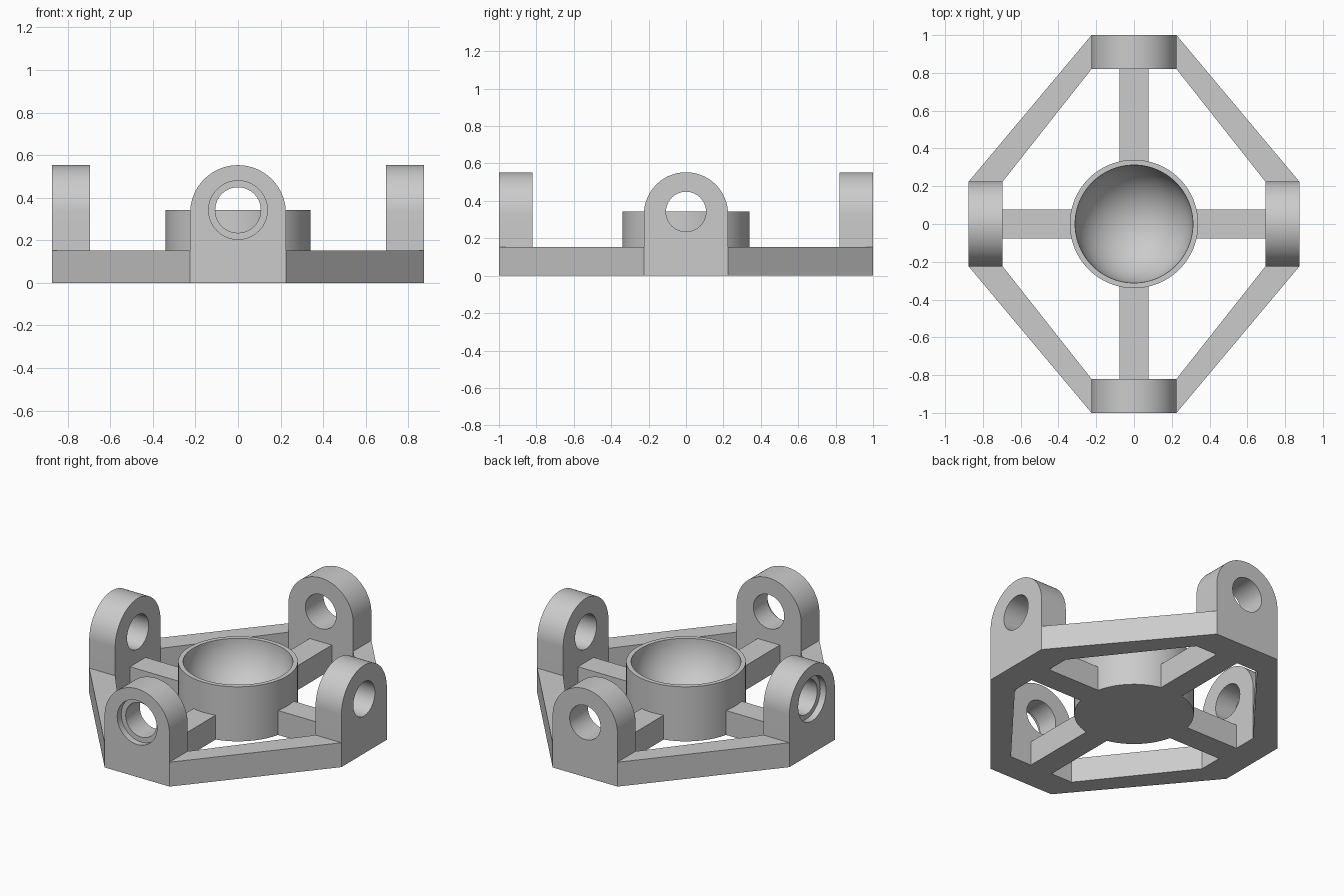
import bpy, bmesh
from math import sin, cos, pi, radians
from mathutils import Matrix, Vector

cube = bpy.data.objects.get("Cube")
if cube:
    bpy.data.objects.remove(cube, do_unlink=True)

grey = bpy.data.materials.new("matte grey")
grey.use_nodes = True
grey.diffuse_color = (0.6, 0.6, 0.6, 1)
grey.node_tree.nodes["Principled BSDF"].inputs["Base Color"].default_value = (0.6, 0.6, 0.6, 1)

HALF_X, HALF_Y = 0.875, 1.0      # outer reach of the lugs
LUG_W, LUG_T = 0.225, 0.18       # lug half width and thickness
BAR_H = 0.153
AXIS_Z = 0.342                   # hole axis and cup rim height


def finish(name, bm):
    bmesh.ops.recalc_face_normals(bm, faces=bm.faces)
    mesh = bpy.data.meshes.new(name)
    bm.to_mesh(mesh)
    bm.free()
    mesh.materials.append(grey)
    obj = bpy.data.objects.new(name, mesh)
    bpy.context.collection.objects.link(obj)
    return obj


def smooth(obj):
    bpy.ops.object.select_all(action='DESELECT')
    obj.select_set(True)
    bpy.context.view_layer.objects.active = obj
    bpy.ops.object.shade_smooth_by_angle(angle=radians(30))


def prism(name, points, direction):
    bm = bmesh.new()
    face = bm.faces.new([bm.verts.new(p) for p in points])
    new = bmesh.ops.extrude_face_region(bm, geom=[face])["geom"]
    bmesh.ops.translate(bm, vec=direction,
                        verts=[g for g in new if isinstance(g, bmesh.types.BMVert)])
    return finish(name, bm)


def lathe(name, profile, steps):
    """Spin (radius, z) points around z; both ends lie on the axis."""
    bm = bmesh.new()
    verts = [bm.verts.new((r, 0, z)) for r, z in profile]
    edges = [bm.edges.new(pair) for pair in zip(verts, verts[1:])]
    bmesh.ops.spin(bm, geom=verts + edges, cent=(0, 0, 0), axis=(0, 0, 1),
                   angle=2 * pi, steps=steps, use_merge=True)
    bmesh.ops.remove_doubles(bm, verts=bm.verts, dist=0.0001)
    return finish(name, bm)


def lug(name, reach, turn, counterbored):
    # Arched upright, drawn on the front and turned into place
    centre_z = 0.553 - LUG_W
    outline = [(-LUG_W, -reach, 0), (LUG_W, -reach, 0)]
    outline += [(LUG_W * cos(pi * i / 40), -reach, centre_z + LUG_W * sin(pi * i / 40))
                for i in range(41)]
    obj = prism(name, outline, (0, LUG_T, 0))

    # Pin hole, with a wider outer seat on some lugs
    wide = 0.138 if counterbored else 0.107
    cutter = lathe("hole_cutter", [(0, -0.1), (wide, -0.1), (wide, 0.04),
                                   (0.107, 0.04), (0.107, 0.3), (0, 0.3)], 64)
    cutter.data.transform(Matrix.Translation((0, -reach, AXIS_Z)) @ Matrix.Rotation(-pi / 2, 4, 'X'))
    cutter.hide_render = True
    cut = obj.modifiers.new("pin hole", 'BOOLEAN')
    cut.operation, cut.solver, cut.object = 'DIFFERENCE', 'EXACT', cutter
    bpy.context.view_layer.objects.active = obj
    bpy.ops.object.modifier_apply(modifier=cut.name)
    bpy.data.objects.remove(cutter, do_unlink=True)
    obj.data.transform(Matrix.Rotation(turn, 4, 'Z'))
    smooth(obj)


# Four lugs; the front and right ones have the seat
lug("front_lug", HALF_Y, 0, True)
lug("left_lug", HALF_X, pi / 2, False)
lug("back_lug", HALF_Y, pi, False)
lug("right_lug", HALF_X, -pi / 2, True)

# Diagonal bars joining neighbouring lugs
for side, sx in (("left", 1), ("right", -1)):
    for end, sy in (("front", -1), ("back", 1)):
        corners = [(LUG_W, HALF_Y), (HALF_X, LUG_W),
                   (HALF_X - LUG_T, LUG_W), (LUG_W, HALF_Y - LUG_T)]
        prism(f"{end}_{side}_bar", [(sx * x, sy * y, 0) for x, y in corners], (0, 0, BAR_H))

# Spokes from the cup to each lug
for name, reach, turn in (("front", HALF_Y, -pi / 2), ("back", HALF_Y, pi / 2),
                          ("left", HALF_X, 0), ("right", HALF_X, pi)):
    end = reach - LUG_T
    spin = Matrix.Rotation(turn, 3, 'Z')
    ring = [(0.33, -0.077), (end, -0.077), (end, 0.077), (0.33, 0.077)]
    prism(name + "_spoke", [spin @ Vector((x, y, 0)) for x, y in ring], (0, 0, BAR_H))

# Central cup with a hemispherical bowl
BOWL = 0.312
profile = [(0, 0), (0.34, 0), (0.34, AXIS_Z)]
profile += [(BOWL * cos(pi / 2 * i / 24), AXIS_Z - BOWL * sin(pi / 2 * i / 24)) for i in range(25)]
smooth(lathe("cup", profile, 96))
